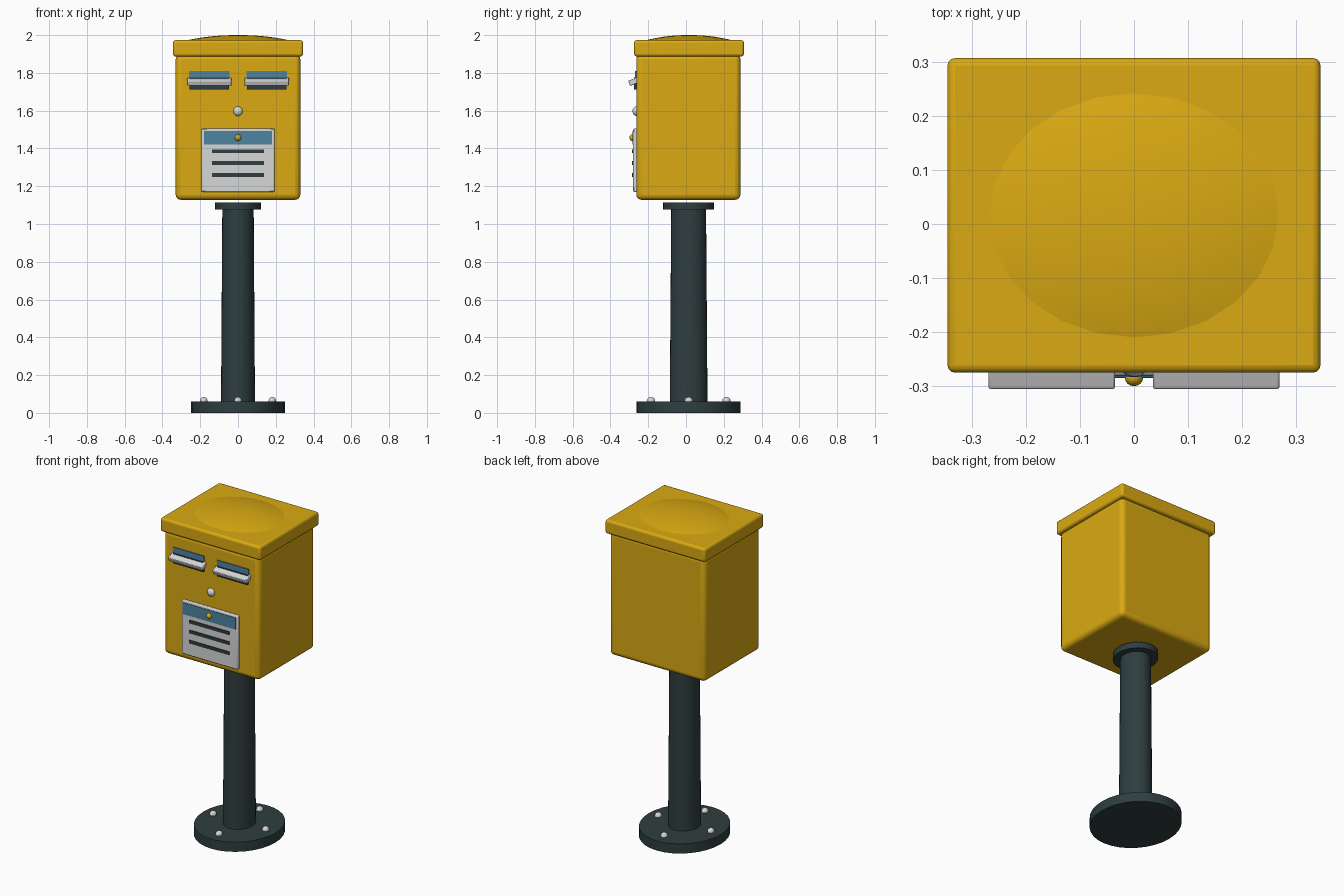
import bpy, bmesh, math
from mathutils import Matrix

if "Cube" in bpy.data.objects:
    bpy.data.objects.remove(bpy.data.objects["Cube"])

CY = 0.014          # depth centre of box and post
FRONT = -0.263      # front face of the box


def material(name, rgb):
    m = bpy.data.materials.new(name)
    m.diffuse_color = (*rgb, 1)
    m.use_nodes = True
    m.node_tree.nodes["Principled BSDF"].inputs["Base Color"].default_value = m.diffuse_color
    return m


YELLOW = material("yellow paint", (0.70, 0.40, 0.006))
DARK = material("dark green metal", (0.028, 0.048, 0.05))
SILVER = material("light grey metal", (0.68, 0.68, 0.68))
BLUE = material("blue label", (0.075, 0.23, 0.36))


def finish(name, bm, mat, bevel=0, segments=3, smooth=True):
    bmesh.ops.recalc_face_normals(bm, faces=bm.faces)
    mesh = bpy.data.meshes.new(name)
    bm.to_mesh(mesh)
    bm.free()
    mesh.materials.append(mat)
    ob = bpy.data.objects.new(name, mesh)
    bpy.context.collection.objects.link(ob)
    if bevel:
        b = ob.modifiers.new("bevel", 'BEVEL')
        b.width, b.segments = bevel, segments
    if smooth:
        bpy.ops.object.select_all(action='DESELECT')
        bpy.context.view_layer.objects.active = ob
        ob.select_set(True)
        bpy.ops.object.shade_smooth_by_angle(angle=math.radians(35))
    return ob


def box(name, x, y, z, mat, bevel=0, segments=3):
    """Box from (low, high) ranges on each axis."""
    bm = bmesh.new()
    bmesh.ops.create_cube(bm, size=1)
    for v in bm.verts:
        v.co = [(r[0] + r[1]) / 2 + c * (r[1] - r[0]) for r, c in zip((x, y, z), v.co)]
    return finish(name, bm, mat, bevel, segments)


def drum(name, bottom, top, z, mat):
    """Oval cylinder; bottom and top are x radii, depth is 1.11 times wider."""
    bm = bmesh.new()
    bmesh.ops.create_cone(bm, cap_ends=True, segments=32, radius1=bottom, radius2=top,
                          depth=z[1] - z[0])
    for v in bm.verts:
        v.co = (v.co.x, v.co.y * 1.11 + CY, v.co.z + (z[0] + z[1]) / 2)
    return finish(name, bm, mat)


def ball(name, centre, radii, mat):
    bm = bmesh.new()
    bmesh.ops.create_uvsphere(bm, u_segments=16, v_segments=10, radius=1)
    bmesh.ops.transform(bm, verts=bm.verts,
                        matrix=Matrix.Translation(centre) @ Matrix.Diagonal((*radii, 1)))
    return finish(name, bm, mat)


# Stand
drum("base_plate", 0.248, 0.248, (0, 0.06), DARK)
drum("post", 0.09, 0.083, (0.05, 1.09), DARK)
drum("collar", 0.122, 0.122, (1.077, 1.114), DARK)
for i in range(4):
    a = i * math.pi / 2
    ball("base_bolt", (0.181 * math.cos(a), CY + 0.2 * math.sin(a), 0.064),
         (0.02, 0.022, 0.02), SILVER)

# Box and lid
box("box_body", (-0.33, 0.33), (FRONT, 0.288), (1.128, 1.9), YELLOW, 0.028, 4)
box("lid", (-0.345, 0.345), (-0.275, 0.307), (1.887, 1.973), YELLOW, 0.014, 3)

# Shallow oval dome on the lid, as rings of a low cap
bm = bmesh.new()
rings = []
for k in range(1, 7):
    r = k / 6
    z = 1.968 + 0.032 * (1 - r ** 2.2)
    rings.append([bm.verts.new((0.29 * r * math.cos(t), 0.016 + 0.245 * r * math.sin(t), z))
                  for t in (j * math.tau / 24 for j in range(24))])
tip = bm.verts.new((0, 0.016, 2.0))
for j in range(24):
    n = (j + 1) % 24
    bm.faces.new((tip, rings[0][j], rings[0][n]))
    for inner, outer in zip(rings, rings[1:]):
        bm.faces.new((inner[j], outer[j], outer[n], inner[n]))
bm.faces.new(rings[-1][::-1])
finish("lid_dome", bm, YELLOW)

# Letter slots with blue strip and sloping flap
for cx in (-0.152, 0.152):
    box("slot_opening", (cx - 0.104, cx + 0.104), (FRONT - 0.011, FRONT + 0.01),
        (1.713, 1.775), DARK)
    box("slot_label", (cx - 0.107, cx + 0.107), (FRONT - 0.006, FRONT + 0.01),
        (1.765, 1.81), BLUE)
    flap = box("slot_flap", (-0.117, 0.117), (-0.026, 0.026), (-0.0145, 0.0145),
               SILVER, 0.004, 2)
    flap.location = (cx, -0.277, 1.754)
    flap.rotation_euler = (math.radians(22), 0, 0)

# Lock
ball("lock", (0, FRONT, 1.597), (0.025, 0.02, 0.025), SILVER)

# Notice panel with blue header, knob and three dark lines
box("notice_panel", (-0.193, 0.193), (-0.28, FRONT + 0.01), (1.17, 1.505), SILVER, 0.006, 2)
box("notice_header", (-0.181, 0.181), (-0.283, -0.276), (1.42, 1.492), BLUE)
ball("notice_knob", (0, -0.284, 1.457), (0.017, 0.016, 0.017), YELLOW)
for z in (1.385, 1.323, 1.26):
    box("notice_line", (-0.137, 0.137), (-0.285, -0.277), (z - 0.01, z + 0.01), DARK)
